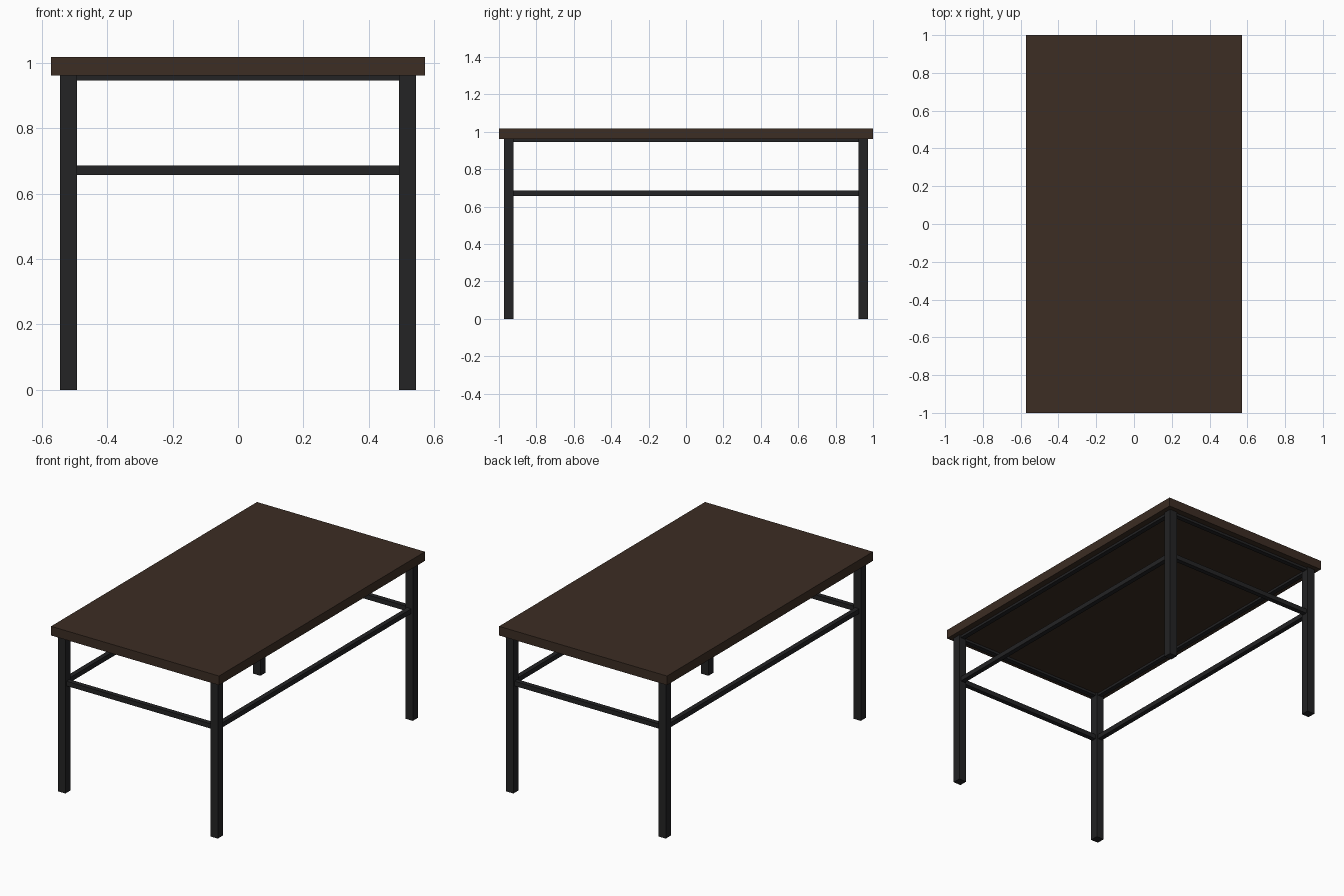
import bpy

if "Cube" in bpy.data.objects:
    bpy.data.objects.remove(bpy.data.objects["Cube"])

def material(name, rgb):
    m = bpy.data.materials.new(name)
    m.diffuse_color = (*rgb, 1)
    m.use_nodes = True
    m.node_tree.nodes["Principled BSDF"].inputs["Base Color"].default_value = m.diffuse_color
    return m

wood = material("dark wood", (0.045, 0.026, 0.017))
metal = material("black metal", (0.017, 0.017, 0.018))

def box(name, lo, hi, mat):
    bpy.ops.mesh.primitive_cube_add(size=1, location=[(a + b) / 2 for a, b in zip(lo, hi)])
    o = bpy.context.object
    o.name = name
    o.scale = [b - a for a, b in zip(lo, hi)]
    bpy.ops.object.transform_apply(location=False, rotation=False, scale=True)
    o.data.materials.append(mat)
    return o

LX, LY = 0.518, 0.947    # leg centres
H = 0.0255               # half leg width
R = 0.0145               # half bar width
TOP = 0.961              # underside of tabletop

# Tabletop
box("tabletop", (-0.571, -1, TOP), (0.571, 1, 1.017), wood)

# Legs
for sx, nx in ((-1, "left"), (1, "right")):
    for sy, ny in ((-1, "front"), (1, "back")):
        box(f"{ny}_{nx}_leg", (sx * LX - H, sy * LY - H, 0), (sx * LX + H, sy * LY + H, TOP), metal)

# Top rails under the tabletop and lower stretchers, running between the legs
for part, z0, z1 in (("top_rail", 0.946, TOP), ("stretcher", 0.657, 0.686)):
    for s, n in ((-1, "front"), (1, "back")):
        box(f"{n}_{part}", (-LX + H, s * LY - R, z0), (LX - H, s * LY + R, z1), metal)
    for s, n in ((-1, "left"), (1, "right")):
        box(f"{n}_{part}", (s * LX - R, -LY + H, z0), (s * LX + R, LY - H, z1), metal)
